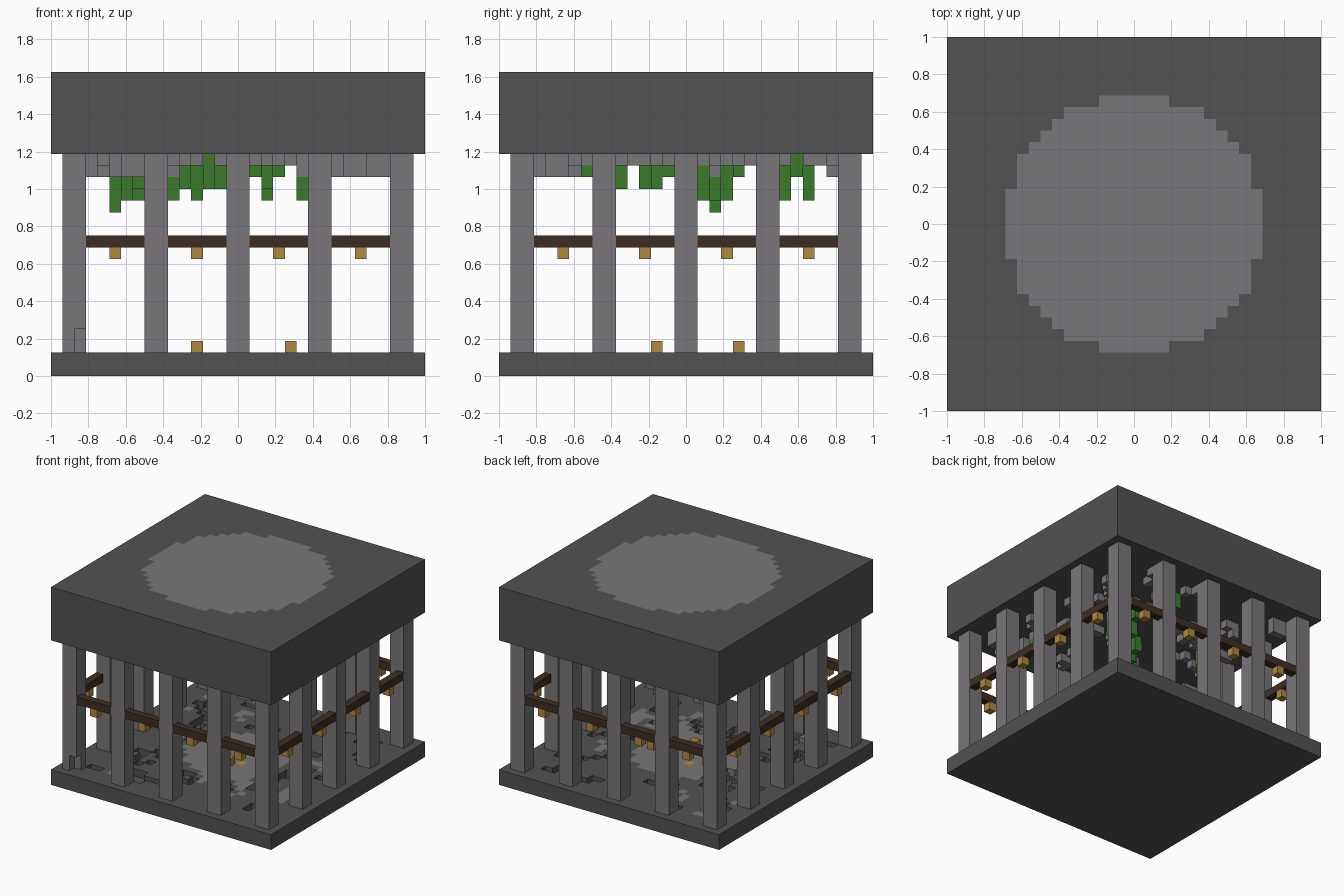
import bpy, bmesh, random
from math import hypot

random.seed(7)
U = 1 / 16  # one block

cube = bpy.data.objects.get("Cube")
if cube:
    bpy.data.objects.remove(cube)


def material(name, r, g, b):
    m = bpy.data.materials.new(name)
    m.use_nodes = True
    m.diffuse_color = (r, g, b, 1)
    bsdf = m.node_tree.nodes["Principled BSDF"]
    bsdf.inputs["Base Color"].default_value = (r, g, b, 1)
    bsdf.inputs["Roughness"].default_value = 0.9
    return m


DARK = material("dark stone", .085, .085, .085)
LIGHT = material("light stone", .19, .18, .188)
WOOD = material("dark wood", .047, .027, .018)
GOLD = material("lantern gold", .43, .25, .055)
GREEN = material("vine green", .045, .195, .027)

# Six block faces: direction and corner offsets
SIDES = {
    (1, 0, 0): [(1, 0, 0), (1, 1, 0), (1, 1, 1), (1, 0, 1)],
    (-1, 0, 0): [(0, 0, 0), (0, 0, 1), (0, 1, 1), (0, 1, 0)],
    (0, 1, 0): [(0, 1, 0), (0, 1, 1), (1, 1, 1), (1, 1, 0)],
    (0, -1, 0): [(0, 0, 0), (1, 0, 0), (1, 0, 1), (0, 0, 1)],
    (0, 0, 1): [(0, 0, 1), (1, 0, 1), (1, 1, 1), (0, 1, 1)],
    (0, 0, -1): [(0, 0, 0), (0, 1, 0), (1, 1, 0), (1, 0, 0)],
}


def blocks(name, cells):
    """Build the outer skin of a {(x, y, z): material} set of blocks."""
    bm, verts = bmesh.new(), {}
    mats = list(dict.fromkeys(cells.values()))
    for (x, y, z), mat in cells.items():
        for (dx, dy, dz), corners in SIDES.items():
            if (x + dx, y + dy, z + dz) in cells:
                continue
            ring = []
            for cx, cy, cz in corners:
                key = (x + cx, y + cy, z + cz)
                if key not in verts:
                    verts[key] = bm.verts.new([k * U for k in key])
                ring.append(verts[key])
            bm.faces.new(ring).material_index = mats.index(mat)
    mesh = bpy.data.meshes.new(name)
    bm.to_mesh(mesh)
    bm.free()
    for m in mats:
        mesh.materials.append(m)
    obj = bpy.data.objects.new(name, mesh)
    bpy.context.collection.objects.link(obj)


def radius(x, y):
    return hypot(x + .5, y + .5)


def clumps(count, reach, size):
    """Random irregular patches of floor-plan cells."""
    found = set()
    for _ in range(count):
        x, y = random.randint(-reach, reach - 1), random.randint(-reach, reach - 1)
        for _ in range(size):
            found.add((x, y))
            x += random.choice((-1, 0, 1))
            y += random.choice((-1, 0, 1))
    return {(x, y) for x, y in found if -reach <= x < reach and -reach <= y < reach}


SPAN = range(-16, 16)

# Roof with a round light stone inlay
blocks("roof_slab", {(x, y, z): LIGHT if z == 25 and radius(x, y) < 11.02 else DARK
                     for x in SPAN for y in SPAN for z in range(19, 26)})

# Pillars around the edge, one chipped at the foot
starts = (-15, -8, -1, 6, 13)
pillars = {}
for px in starts:
    for py in starts:
        if abs(px + 1) == 14 or abs(py + 1) == 14:
            for z in range(2, 19):
                for dx in (0, 1):
                    for dy in (0, 1):
                        pillars[px + dx, py + dy, z] = LIGHT
for z in (2, 3):
    del pillars[-14, -15, z]
blocks("pillars", pillars)
feet = {(x, y) for x, y, z in pillars}

# Worn floor: pitted upper layer, light paving in the middle
pits = clumps(34, 13, 5) - feet
paving = clumps(16, 13, 7)
floor = {(x, y, 0): DARK for x in SPAN for y in SPAN}
for x in SPAN:
    for y in SPAN:
        middle = radius(x, y) < 6.5
        if (x, y) in pits and not middle:
            continue
        floor[x, y, 1] = LIGHT if middle or (x, y) in paving else DARK
for x, y in ((-2, -2), (1, -2), (-2, 1), (1, 1)):
    floor[x, y, 1] = GOLD
blocks("floor_slab", floor)

# Rails between the pillars with lanterns hanging below
rails, lanterns = {}, {}
for i in range(-13, 13):
    for x, y in ((i, -15), (i, 14), (-15, i), (14, i)):
        if (x, y) not in feet:
            rails[x, y, 11] = WOOD
            if i in (-11, -4, 3, 10):
                lanterns[x, y, 10] = GOLD
blocks("rails", rails)
blocks("hanging_lanterns", lanterns)

# Lanterns standing on the floor
blocks("floor_lanterns", {(x, y, 2): GOLD
                          for x, y in ((-4, 0), (4, 0), (0, -3), (0, 4))})

# Rough stones under the roof, longer in the corners
stones = {}
for x, y in clumps(42, 13, 4) - feet:
    if y == 1:
        continue
    stones[x, y, 18] = LIGHT
    if abs(x + .5) > 8 and abs(y + .5) > 8:
        stones[x, y, 17] = LIGHT

# Vines: x, y, lowest block, highest block
vines = {}
for x, y, low, high in ((-11, 2, 14, 16), (-10, 1, 15, 17), (-9, 3, 15, 17), (-9, 2, 16, 17),
                        (-6, 8, 15, 16), (-5, -6, 16, 17), (-4, 10, 15, 17),
                        (-3, -4, 16, 18), (-2, -3, 16, 18), (-2, -2, 17, 18),
                        (1, 9, 17, 18), (2, 8, 15, 18), (3, 4, 17, 17),
                        (5, 2, 15, 16), (8, -9, 17, 17), (2, 2, 16, 18)):
    for z in range(low, high + 1):
        vines[x, y, z] = GREEN
    for z in range(high + 1, 19):
        stones[x, y, z] = LIGHT
blocks("ceiling_stones", {c: m for c, m in stones.items() if c not in vines})
blocks("vines", vines)
